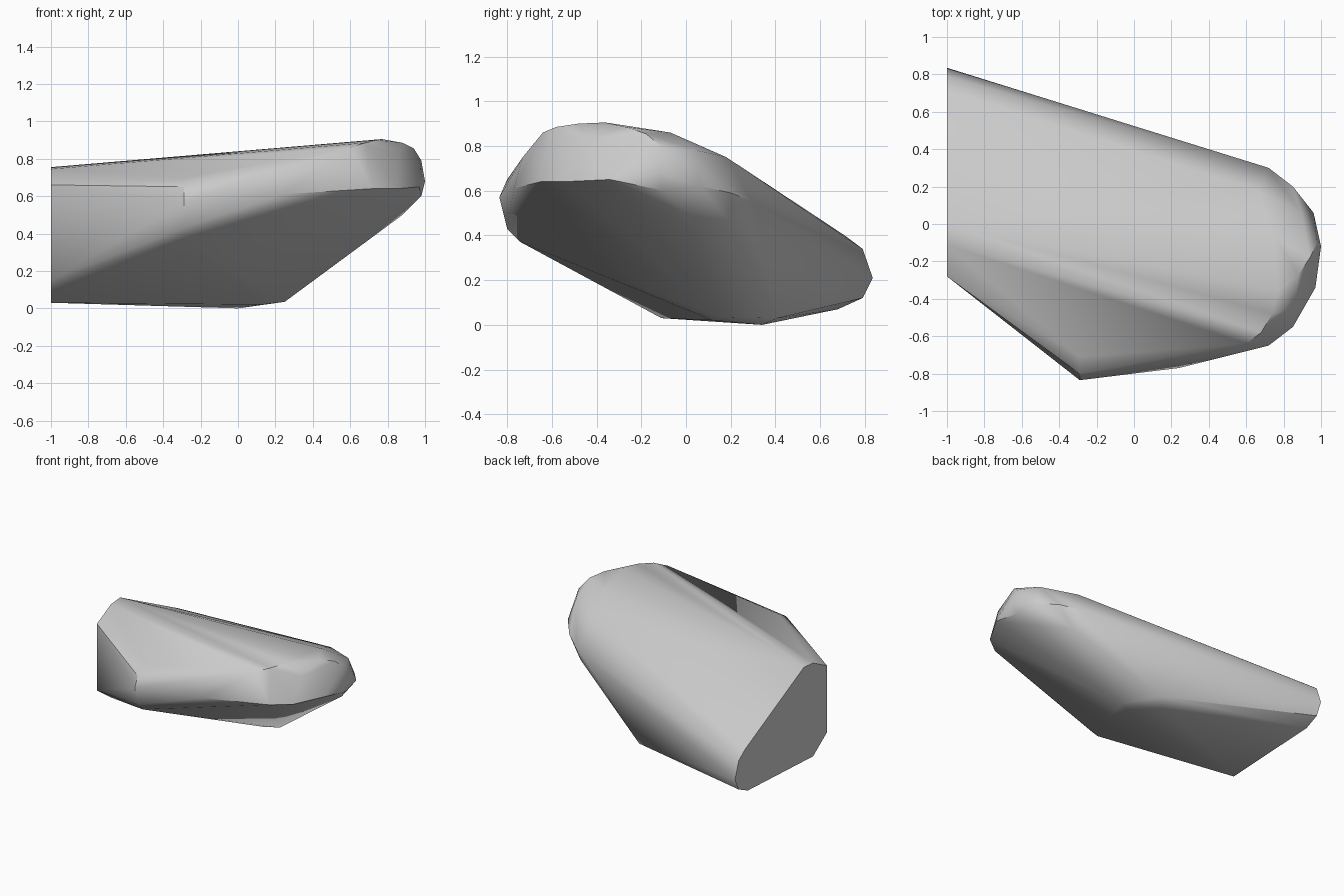
import bpy
import bmesh
import math
from mathutils import Vector

# Remove only the default object
default_object = bpy.data.objects.get("Cube")
if default_object:
    bpy.data.objects.remove(default_object, do_unlink=True)


def make_material(name, colour):
    material = bpy.data.materials.new(name)
    material.use_nodes = True
    material.diffuse_color = colour
    shader = next(node for node in material.node_tree.nodes
                  if node.type == "BSDF_PRINCIPLED")
    shader.inputs["Base Color"].default_value = colour
    shader.inputs["Roughness"].default_value = 0.6
    return material


def at_x(x, profile):
    """Place a flat (y, z) profile on a plane of constant x."""
    return [Vector((x, y, z)) for y, z in profile]


def convex_shell(name, points, material):
    """Wrap a set of guide points in one closed convex surface."""
    mesh = bpy.data.meshes.new(name)
    bm = bmesh.new()
    for point in points:
        bm.verts.new(point)
    bmesh.ops.convex_hull(bm, input=bm.verts, use_existing_faces=False)
    # Drop guide points that ended up inside the shell
    loose = [vert for vert in bm.verts if not vert.link_faces]
    bmesh.ops.delete(bm, geom=loose, context="VERTS")
    # Merge the triangles of flat areas such as the cut end
    bmesh.ops.dissolve_limit(bm, angle_limit=math.radians(1),
                             verts=bm.verts, edges=bm.edges)
    bmesh.ops.recalc_face_normals(bm, faces=bm.faces)
    bm.to_mesh(mesh)
    bm.free()
    mesh.materials.append(material)
    shell = bpy.data.objects.new(name, mesh)
    bpy.context.scene.collection.objects.link(shell)
    return shell


# Flat cut end
cut_end = at_x(-1, [
    (-.28, .15), (-.28, .66), (-.11, .745), (0, .755),
    (.71, .4), (.79, .34), (.835, .21), (.79, .12), (.68, .07), (-.11, .03),
])

# Upright front corner
front_corner = at_x(-.29, [
    (-.71, .7), (-.8, .65), (-.835, .57), (-.8, .43), (-.74, .37),
])

# Widest line around the rounded nose
nose_rim = [
    (.24, -.77, .61), (.72, -.65, .64), (.85, -.55, .64), (.97, -.34, .65),
    (1, -.12, .68), (.96, .06, .62), (.85, .2, .59), (.72, .3, .55),
]

# Rounded shoulder above the rim
shoulder = [
    (.24, -.73, .75), (.6, -.64, .86), (.68, -.58, .885), (.74, -.48, .9),
    (.77, -.36, .905), (.88, -.27, .885), (.94, -.18, .855), (.98, -.1, .79),
    (.86, -.45, .82), (.9, .05, .78), (.75, -.07, .86), (.66, .18, .75),
]

# Tapered underside below the rim
underside = [
    (.98, -.1, .6), (.88, 0, .5), (.74, .22, .43),
    (.25, .15, .035), (.13, .12, .02), (.11, .41, .03), (0, .34, 0),
]

stone_grey = make_material("stone grey", (.6, .6, .6, 1))
rock = convex_shell("rock_body",
                    cut_end + front_corner + nose_rim + shoulder + underside,
                    stone_grey)

# Soft shading on the worn surface, crisp edges at the cut
bpy.ops.object.select_all(action="DESELECT")
rock.select_set(True)
bpy.context.view_layer.objects.active = rock
bpy.ops.object.shade_smooth_by_angle(angle=math.radians(35))
